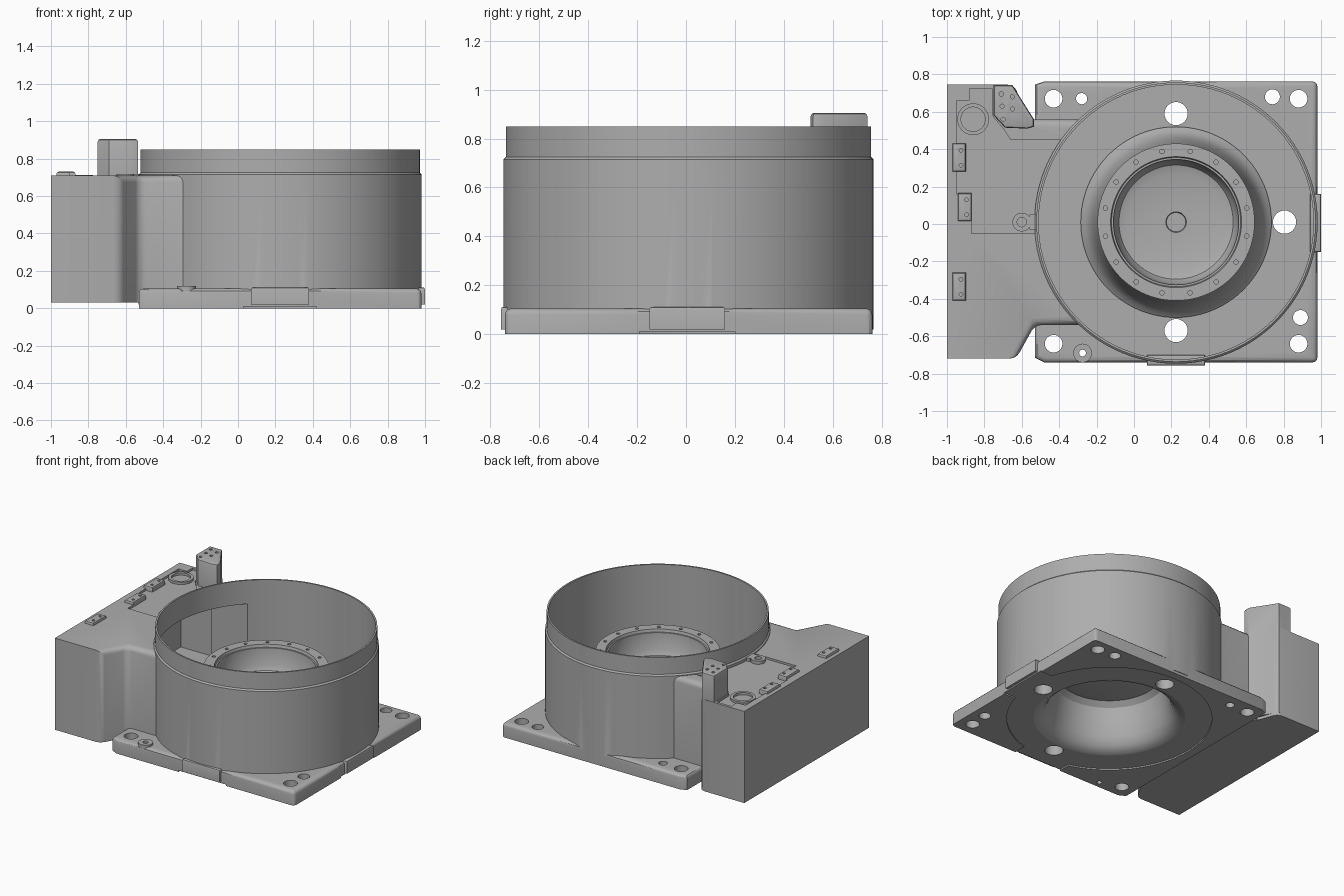
import bpy, bmesh, math
from mathutils import Vector

if "Cube" in bpy.data.objects:
    bpy.data.objects.remove(bpy.data.objects["Cube"], do_unlink=True)

CX, CY = 0.225, 0.01          # drum axis
grey = bpy.data.materials.new("cast_grey")
grey.use_nodes = True
colour = (0.42, 0.42, 0.42, 1)
grey.diffuse_color = colour
grey.node_tree.nodes["Principled BSDF"].inputs["Base Color"].default_value = colour


def finish(name, bm):
    bmesh.ops.recalc_face_normals(bm, faces=bm.faces)
    me = bpy.data.meshes.new(name)
    bm.to_mesh(me)
    bm.free()
    ob = bpy.data.objects.new(name, me)
    me.materials.append(grey)
    bpy.context.collection.objects.link(ob)
    return ob


def prism(name, outline, z0, z1, width=0, rule=None, segments=3):
    """Extrude an outline; bevel the edges whose midpoint and direction pass the rule."""
    bm = bmesh.new()
    face = bm.faces.new([bm.verts.new((x, y, z0)) for x, y in outline])
    up = bmesh.ops.extrude_face_region(bm, geom=[face])["geom"]
    for v in up:
        if isinstance(v, bmesh.types.BMVert):
            v.co.z = z1
    bmesh.ops.recalc_face_normals(bm, faces=bm.faces)
    if width:
        edges = [e for e in bm.edges
                 if rule((e.verts[0].co + e.verts[1].co) / 2, abs(e.verts[0].co.z - e.verts[1].co.z) > 0.001)]
        bmesh.ops.bevel(bm, geom=edges, offset=width, segments=segments, profile=0.5, affect='EDGES')
    return finish(name, bm)


def block(name, x0, x1, y0, y1, z0, z1, width=0, rule=None):
    return prism(name, [(x0, y0), (x1, y0), (x1, y1), (x0, y1)], z0, z1, width, rule, 2)


def cylinder(name, x, y, r, z0, z1, n=24):
    ring = [(x + r * math.cos(2 * math.pi * i / n), y + r * math.sin(2 * math.pi * i / n)) for i in range(n)]
    return prism(name, ring, z0, z1)


def lathe(name, profile, n=96, closed=False):
    """Spin a profile of (radius, height) around the drum axis."""
    bm = bmesh.new()
    rings = []
    for r, z in profile:
        rings.append([bm.verts.new((CX + r * math.cos(2 * math.pi * i / n),
                                    CY + r * math.sin(2 * math.pi * i / n), z)) for i in range(n)])
    pairs = list(zip(rings, rings[1:]))
    if closed:
        pairs.append((rings[-1], rings[0]))
    else:
        bm.faces.new(rings[0])
        bm.faces.new(rings[-1])
    for a, b in pairs:
        for i in range(n):
            j = (i + 1) % n
            bm.faces.new((a[i], a[j], b[j], b[i]))
    return finish(name, bm)


def combine(target, others, operation):
    for other in others:
        mod = target.modifiers.new("combine", 'BOOLEAN')
        mod.operation, mod.solver, mod.object = operation, 'EXACT', other
        bpy.context.view_layer.objects.active = target
        bpy.ops.object.modifier_apply(modifier=mod.name)
        bpy.data.objects.remove(other, do_unlink=True)


def cut(target, *others):
    combine(target, others, 'DIFFERENCE')


def top_edge(z):
    return lambda m, vertical: not vertical and m.z > z


# Base plate with rounded corners and a soft top edge
plate_outline = [(-0.53, -0.715), (-0.48, -0.74), (0.98, -0.74), (0.98, 0.762), (-0.48, 0.762), (-0.53, 0.745)]
housing = prism("housing", plate_outline, 0, 0.105, 0.025,
                lambda m, vertical: m.z > 0.1 or (vertical and m.x > 0.9))

# Drum wall, stepped near the rim
drum = lathe("drum", [(0.757, 0.02), (0.757, 0.715), (0.752, 0.72), (0.747, 0.725), (0.747, 0.85)])

# Side box that flows into the drum, narrowed at both ends
box = prism("box", [(-1, -0.72), (-0.63, -0.72), (-0.53, -0.54), (0, -0.54), (0, 0.56),
                    (-0.57, 0.56), (-0.64, 0.745), (-1, 0.745)], 0.03, 0.71, 0.035,
            lambda m, vertical: -0.66 < m.x < -0.1 and m.z > 0.1)

# Tall connector post at the back
post = prism("post", [(-0.75, 0.742), (-0.65, 0.742), (-0.535, 0.56), (-0.535, 0.52), (-0.57, 0.51),
                      (-0.69, 0.515), (-0.75, 0.58)], 0.05, 0.905, 0.014, top_edge(0.9), 2)
combine(housing, [drum, box, post], 'UNION')

# Bore of the drum, and the box cavity opening into it
cut(housing,
    lathe("bore", [(0.735, 0.1), (0.735, 1)]),
    prism("cavity", [(-0.97, -0.69), (-0.65, -0.69), (-0.55, -0.51), (-0.2, -0.51), (-0.2, 0.53),
                     (-0.59, 0.53), (-0.665, 0.715), (-0.97, 0.715)], 0.104, 0.675))

# Shallow recess in the box lid, stopping at the drum wall and the post
recess = prism("recess", [(-0.95, 0.66), (-0.88, 0.66), (-0.88, 0.725), (-0.76, 0.725), (-0.755, 0.575),
                          (-0.70, 0.51), (-0.66, 0.45), (-0.3, 0.45), (-0.3, -0.05), (-0.87, -0.05),
                          (-0.87, 0.16), (-0.95, 0.16)], 0.695, 0.75)
cut(recess, cylinder("guard", CX, CY, 0.757, 0.5, 1, 96))
cut(housing, recess)

# Underside relief, its channels, and the seat for the hub
cut(housing,
    cylinder("relief", CX, CY, 0.69, -0.1, 0.01, 96),
    block("relief_side", 0.7, 1.2, -0.19, 0.2, -0.1, 0.01),
    block("relief_front", 0.03, 0.42, -1, -0.5, -0.1, 0.01),
    cylinder("hub_seat", CX, CY, 0.51, -0.1, 0.2, 96))

# Mounting holes in the plate and the drum floor
for x, y, r in [(-0.43, 0.67, 0.047), (-0.28, 0.67, 0.03), (0.74, 0.68, 0.04), (0.88, 0.67, 0.047),
                (0.89, -0.5, 0.04), (0.88, -0.64, 0.047), (-0.43, -0.64, 0.047), (-0.275, -0.69, 0.018),
                (CX, 0.59, 0.062), (CX, -0.57, 0.062), (0.805, CY, 0.062)]:
    cut(housing, cylinder("hole", x, y, r, -0.1, 0.2, 32))

# Contact sockets in the post
for x, y in [(-0.71, 0.695), (-0.65, 0.68), (-0.705, 0.63), (-0.65, 0.615), (-0.70, 0.56)]:
    cut(housing, cylinder("socket", x, y, 0.011, 0.87, 1, 12))

# Hollow hub rising from the floor, with a flat flange and a dished centre
hub = lathe("hub", [(0.51, 0.10), (0.51, 0.11), (0.485, 0.13), (0.462, 0.17), (0.445, 0.24), (0.43, 0.36),
                    (0.42, 0.51), (0.42, 0.55), (0.35, 0.55), (0.345, 0.53), (0.335, 0.53), (0.325, 0.41),
                    (0.305, 0.375), (0.26, 0.36), (0.055, 0.36), (0.05, 0.34), (0.05, 0.32),
                    (0.29, 0.32), (0.34, 0.335), (0.375, 0.3), (0.395, 0.2), (0.415, 0.1),
                    (0.445, 0.045), (0.48, 0.018), (0.51, 0.01)], closed=True)
for i in range(16):
    a = math.radians(11.25 + 22.5 * i)
    cut(hub, cylinder("screw", CX + 0.385 * math.cos(a), CY + 0.385 * math.sin(a), 0.012, 0.52, 0.6, 12))
hub_cap = cylinder("hub_cap", CX, CY, 0.052, 0.325, 0.345, 32)

# Edge tabs on the front and the side of the plate
front_tab = block("front_tab", 0.07, 0.38, -0.757, -0.7, 0.02, 0.112, 0.012, top_edge(0.1))
side_tab = block("side_tab", 0.94, 1.0, -0.15, 0.16, 0.02, 0.112, 0.012, top_edge(0.1))


def ring(name, x, y, r, hole, z0, z1):
    ob = cylinder(name, x, y, r, z0, z1, 40)
    cut(ob, cylinder("hole", x, y, hole, z0 - 0.1, z1 + 0.1, 32))
    return ob


# Small bosses and clips
parts = [housing, hub, hub_cap, front_tab, side_tab,
         ring("plate_boss", -0.275, -0.69, 0.05, 0.018, 0.09, 0.12),
         ring("corner_ring", -0.86, 0.56, 0.085, 0.065, 0.69, 0.712),
         ring("pin_boss", -0.6, 0.01, 0.05, 0.025, 0.69, 0.718),
         block("pin_bridge", -0.56, -0.52, -0.03, 0.05, 0.69, 0.718)]
for name, x, y in [("back_clip", -0.935, 0.355), ("middle_clip", -0.905, 0.09), ("front_clip", -0.935, -0.335)]:
    clip = block(name, x - 0.036, x + 0.036, y - 0.075, y + 0.075, 0.68, 0.73, 0.012, top_edge(0.72))
    for dy in (-0.04, 0.04):
        cut(clip, cylinder("hole", x + 0.01, y + dy, 0.01, 0.715, 0.8, 12))
    parts.append(clip)

# Smooth the round faces and keep the edges crisp
for ob in parts:
    bpy.ops.object.select_all(action='DESELECT')
    ob.select_set(True)
    bpy.context.view_layer.objects.active = ob
    bpy.ops.object.shade_smooth_by_angle(angle=math.radians(30))
